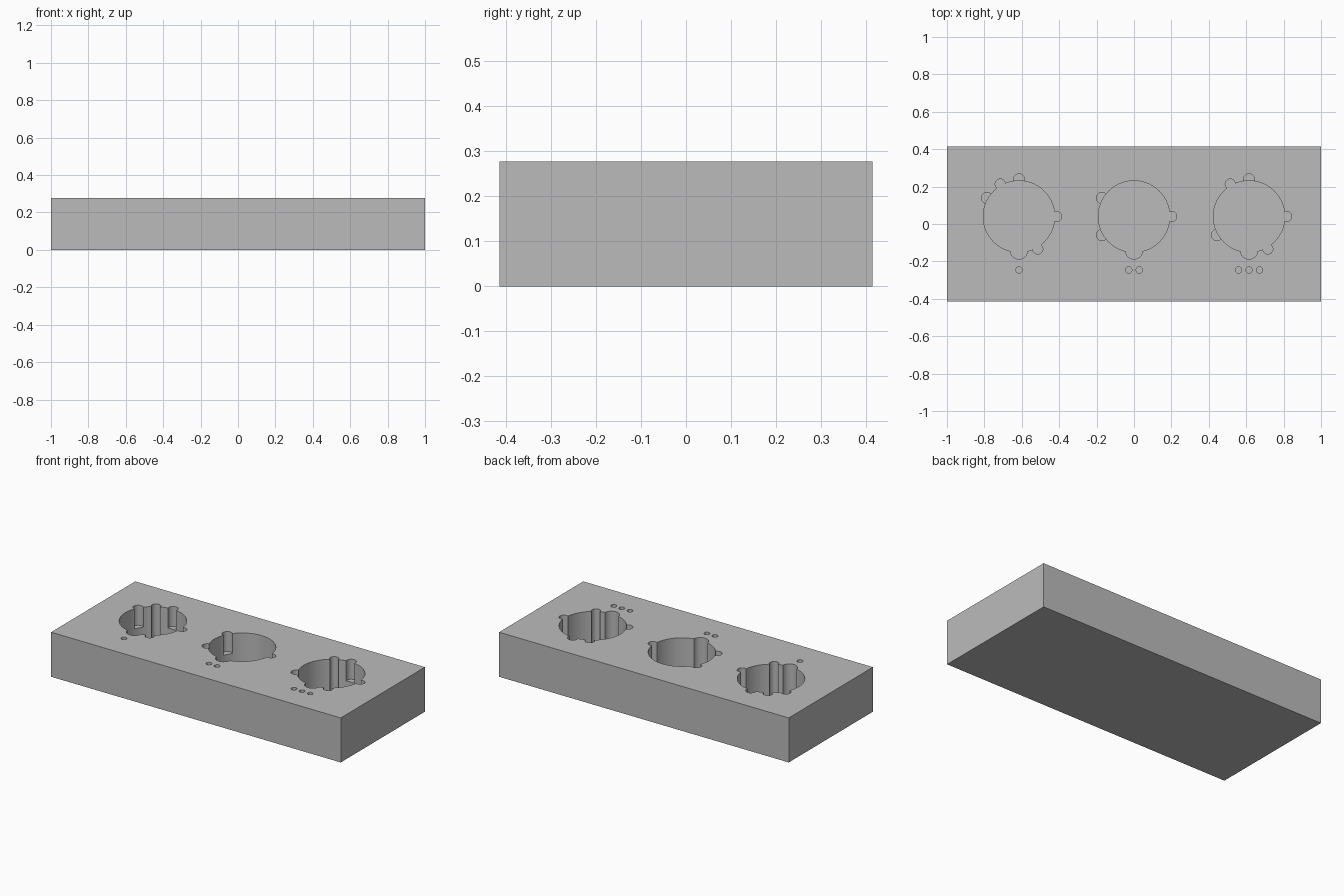
import bpy
from math import cos, sin, radians

cube = bpy.data.objects.get("Cube")
if cube:
    bpy.data.objects.remove(cube, do_unlink=True)

WIDTH, DEPTH, HEIGHT = 2.0, 0.83, 0.278
SPACING, CENTRE_Y = 0.615, 0.04
FLOOR, LEDGE, DOT_FLOOR = 0.03, 0.153, 0.255

grey = bpy.data.materials.new("plain grey")
grey.use_nodes = True
colour = (0.5, 0.5, 0.5, 1)
grey.diffuse_color = colour
grey.node_tree.nodes["Principled BSDF"].inputs["Base Color"].default_value = colour

# Solid block
bpy.ops.mesh.primitive_cube_add(size=1, location=(0, 0, HEIGHT / 2))
block = bpy.context.object
block.name = "socket_block"
block.scale = (WIDTH, DEPTH, HEIGHT)
bpy.ops.object.transform_apply(location=True, rotation=False, scale=True)
block.data.materials.append(grey)


def bore(x, y, radius, floor, sides):
    """Drill a flat-bottomed round hole down to the given floor height."""
    top = HEIGHT + 0.1
    bpy.ops.mesh.primitive_cylinder_add(
        vertices=sides, radius=radius, depth=top - floor,
        location=(x, y, (top + floor) / 2))
    cutter = bpy.context.object
    cutter.hide_render = True
    cutter.data.materials.append(grey)
    mod = block.modifiers.new("bore", "BOOLEAN")
    mod.operation = "DIFFERENCE"
    mod.solver = "EXACT"
    mod.object = cutter
    bpy.context.view_layer.objects.active = block
    bpy.ops.object.modifier_apply(modifier=mod.name)
    bpy.data.objects.remove(cutter, do_unlink=True)


def notch(x, angle, distance, radius, floor):
    """Drill a side notch on the pocket wall at an angle in degrees."""
    a = radians(angle)
    bore(x + distance * cos(a), CENTRE_Y + distance * sin(a), radius, floor, 32)


# Pockets: full-depth notches, half-depth notches, number of marker dots
pockets = [
    ((0, 120, 300), (90, 150), 1),
    ((0,), (150, 210), 2),
    ((0, 120, 300), (90, 210), 3),
]

for i, (deep, shallow, dots) in enumerate(pockets):
    x = (i - 1) * SPACING
    bore(x, CENTRE_Y, 0.191, FLOOR, 96)
    # Wide key notch at the front
    notch(x, 270, 0.182, 0.046, FLOOR)
    for angle in deep:
        notch(x, angle, 0.201, 0.027, FLOOR)
    for angle in shallow:
        notch(x, angle, 0.198, 0.03, LEDGE)
    # Marker dots in front of the pocket
    for d in range(dots):
        bore(x + (d - (dots - 1) / 2) * 0.056, -0.246, 0.017, DOT_FLOOR, 24)

# Smooth round walls with crisp rims
bpy.ops.object.select_all(action="DESELECT")
block.select_set(True)
bpy.context.view_layer.objects.active = block
bpy.ops.object.shade_smooth_by_angle(angle=radians(30))
